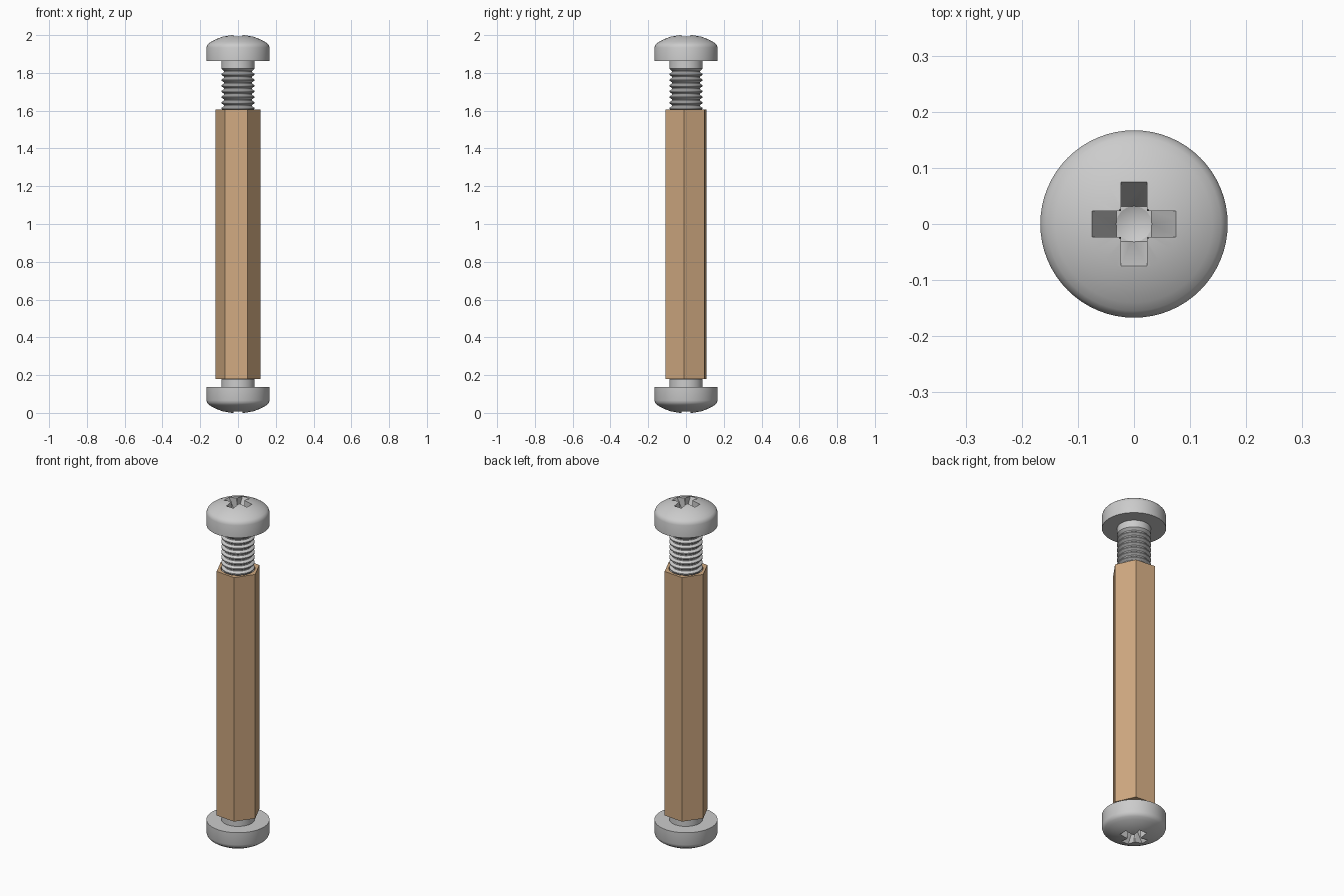
import bpy, bmesh, math

if "Cube" in bpy.data.objects:
    bpy.data.objects.remove(bpy.data.objects["Cube"])

HEX_BOTTOM, HEX_TOP = 0.18, 1.607
HEAD_H, HEAD_R = 0.138, 0.167
CREST, ROOT, PITCH = 0.088, 0.074, 0.03


def mesh_object(name, bm):
    bmesh.ops.recalc_face_normals(bm, faces=bm.faces)
    me = bpy.data.meshes.new(name)
    bm.to_mesh(me)
    bm.free()
    ob = bpy.data.objects.new(name, me)
    bpy.context.collection.objects.link(ob)
    return ob


def lathe(name, profile, steps=64):
    bm = bmesh.new()
    vs = [bm.verts.new((r, 0, z)) for r, z in profile]
    es = [bm.edges.new(p) for p in zip(vs, vs[1:])]
    bmesh.ops.spin(bm, geom=vs + es, axis=(0, 0, 1), cent=(0, 0, 0),
                   angle=2 * math.pi, steps=steps, use_merge=True)
    bmesh.ops.remove_doubles(bm, verts=bm.verts, dist=1e-5)
    return mesh_object(name, bm)


def extrude_outline(name, points, vec):
    bm = bmesh.new()
    f = bm.faces.new([bm.verts.new(p) for p in points])
    top = bmesh.ops.extrude_face_region(bm, geom=[f])["geom"]
    bmesh.ops.translate(bm, vec=vec, verts=[v for v in top if isinstance(v, bmesh.types.BMVert)])
    return mesh_object(name, bm)


def cut(ob, cutter):
    bpy.context.view_layer.objects.active = ob
    mod = ob.modifiers.new("cut", "BOOLEAN")
    mod.operation, mod.solver, mod.object = "DIFFERENCE", "EXACT", cutter
    bpy.ops.object.modifier_apply(modifier=mod.name)
    bpy.data.objects.remove(cutter)


# Screw: domed head, plain neck and ridged thread, with the head top at z = 0
profile = [(0, 0.002), (0.04, 0), (0.08, -0.008), (0.115, -0.021), (0.14, -0.034),
           (0.155, -0.044), (0.163, -0.053), (HEAD_R, -0.066),
           (HEAD_R, -HEAD_H), (CREST, -HEAD_H), (CREST, -0.178)]
z = -0.19
for i in range(13):
    profile += [(ROOT, z), (ROOT, z - 0.006), (CREST, z - 0.015), (CREST, z - 0.021)]
    z -= PITCH
profile += [(ROOT, z), (0, z)]
screw = lathe("top_screw", profile)

# Cross recess: two tapered slots and a pointed centre pit
h = 0.0233
slot = [(-0.085, 0.012), (0.085, 0.012), (0.031, -0.09), (-0.031, -0.09)]
cut(screw, extrude_outline("slot_x", [(a, -h, b) for a, b in slot], (0, 2 * h, 0)))
cut(screw, extrude_outline("slot_y", [(-h, a, b) for a, b in slot], (2 * h, 0, 0)))
cut(screw, lathe("pit", [(0, 0.02), (0.037, 0.02), (0.032, -0.091), (0, -0.105)], 16))

bpy.ops.object.select_all(action="DESELECT")
screw.select_set(True)
bpy.context.view_layer.objects.active = screw
bpy.ops.object.shade_smooth_by_angle(angle=math.radians(35))
screw.location.z = 2

# Bottom screw: the same part turned upside down
bottom = screw.copy()
bottom.name = "bottom_screw"
bottom.location.z = 0
bottom.rotation_euler.x = math.pi
bpy.context.collection.objects.link(bottom)

# Hexagonal spacer with a through bore
angles = [math.radians(-5.4 + 60 * i) for i in range(6)]
spacer = extrude_outline("hex_spacer",
                         [(0.12 * math.cos(a), 0.12 * math.sin(a), HEX_BOTTOM) for a in angles],
                         (0, 0, HEX_TOP - HEX_BOTTOM))
cut(spacer, lathe("bore", [(0, 0), (0.09, 0), (0.09, 2), (0, 2)], 48))
tan = bpy.data.materials.new("tan_metal")
tan.diffuse_color = (0.63, 0.40, 0.22, 1)
tan.use_nodes = True
tan.node_tree.nodes["Principled BSDF"].inputs["Base Color"].default_value = tan.diffuse_color
spacer.data.materials.clear()
spacer.data.materials.append(tan)
